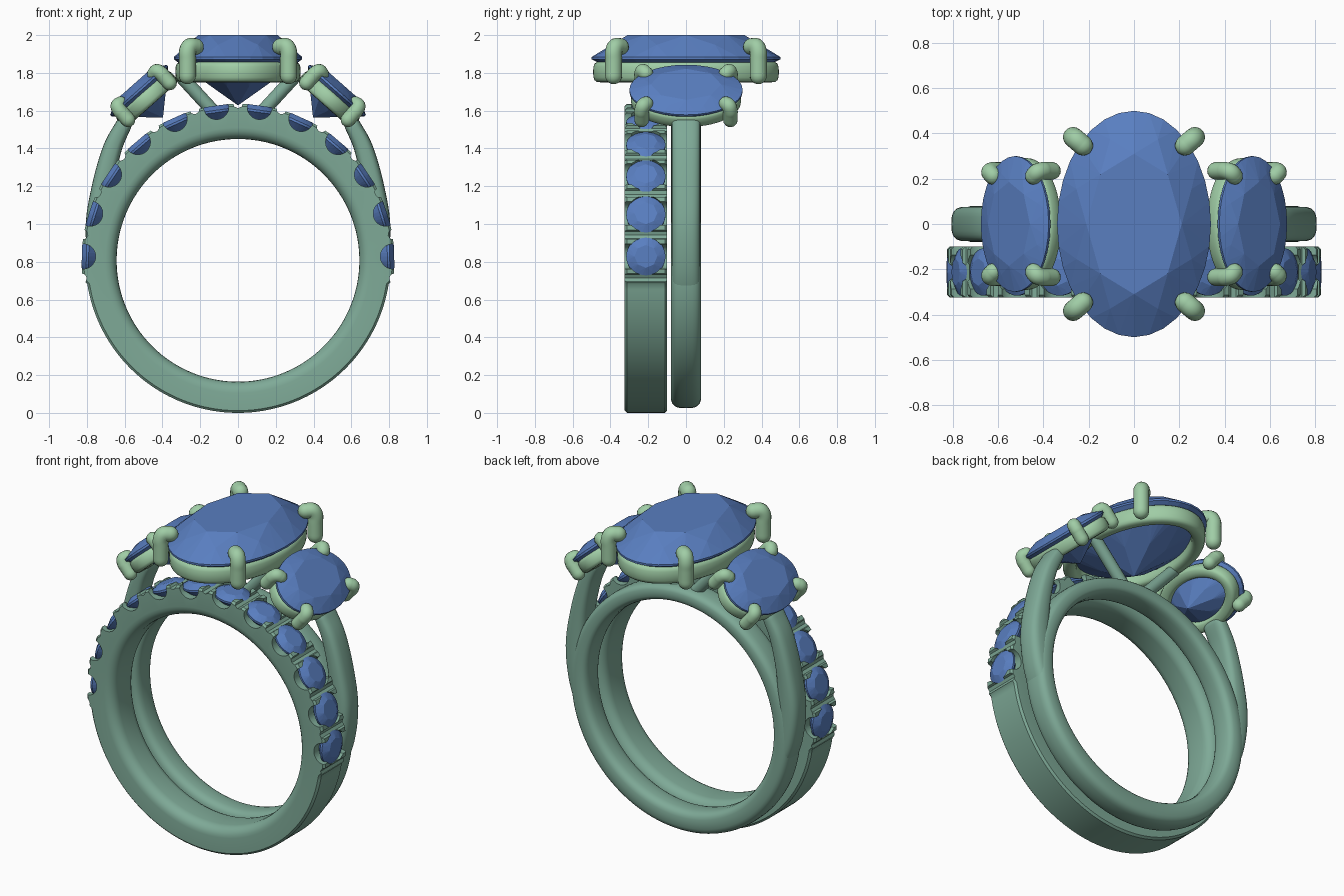
import bpy, bmesh
from math import sin, cos, pi, radians
from mathutils import Vector, Matrix

if "Cube" in bpy.data.objects:
    bpy.data.objects.remove(bpy.data.objects["Cube"])


def material(name, rgb):
    m = bpy.data.materials.new(name)
    m.diffuse_color = (*rgb, 1)
    m.use_nodes = True
    m.node_tree.nodes["Principled BSDF"].inputs["Base Color"].default_value = m.diffuse_color
    return m


BAND = material("band_metal", (0.21, 0.40, 0.31))
HEAD = material("head_metal", (0.35, 0.61, 0.38))
STONE = material("stone_blue", (0.10, 0.21, 0.53))
CZ, INNER = 0.8075, 0.6425            # finger hole centre height and radius


def finish(name, bm, mat, smooth=True):
    bmesh.ops.recalc_face_normals(bm, faces=bm.faces)
    me = bpy.data.meshes.new(name)
    bm.to_mesh(me)
    bm.free()
    if smooth:
        me.shade_smooth()
        me.set_sharp_from_angle(angle=radians(35))
    if mat:
        me.materials.append(mat)
    ob = bpy.data.objects.new(name, me)
    bpy.context.collection.objects.link(ob)
    return ob


def skin(bm, rings, closed):
    """Bridge rings of points; cap the ends unless the loop is closed."""
    vs = [[bm.verts.new(p) for p in r] for r in rings]
    n, k = len(vs), len(vs[0])
    for i in range(n if closed else n - 1):
        a, b = vs[i], vs[(i + 1) % n]
        for j in range(k):
            bm.faces.new((a[j], a[(j + 1) % k], b[(j + 1) % k], b[j]))
    if not closed:
        bm.faces.new(vs[0])
        bm.faces.new(vs[-1])


def oval(a, b, power, n):
    """Superellipse outline."""
    out = []
    for i in range(n):
        c, s = cos(2 * pi * i / n), sin(2 * pi * i / n)
        out.append((a * abs(c) ** (2 / power) * (1 if c >= 0 else -1),
                    b * abs(s) ** (2 / power) * (1 if s >= 0 else -1)))
    return out


def spline(pts, steps=6):
    pts = [Vector(p) for p in pts]
    ext = [2 * pts[0] - pts[1]] + pts + [2 * pts[-1] - pts[-2]]
    out = []
    for i in range(1, len(ext) - 2):
        p, q, r, s = ext[i - 1:i + 3]
        for k in range(steps):
            t = k / steps
            out.append(0.5 * (2 * q + (r - p) * t + (2 * p - 5 * q + 4 * r - s) * t * t
                              + (3 * q - p - 3 * r + s) * t ** 3))
    return out + [pts[-1]]


def sweep(bm, pts, side, width=None, power=2, n=16, mat=Matrix()):
    """Round-ended bar along points (x, y, z, half thickness)."""
    pts = spline(pts)
    side = Vector(side).normalized()
    pos = [p.xyz for p in pts]
    stations = []
    for i, p in enumerate(pts):
        t = (pos[min(i + 1, len(pos) - 1)] - pos[max(i - 1, 0)]).normalized()
        stations.append((pos[i], t, p.w, 1))
    p, t, w, _ = stations[0]
    q, u, v, _ = stations[-1]
    caps = [radians(d) for d in (20, 40, 60, 80)]
    stations = ([(p - t * w * sin(a), t, w, cos(a)) for a in reversed(caps)] + stations
                + [(q + u * v * sin(a), u, v, cos(a)) for a in caps])
    rings = []
    for p, t, w, f in stations:
        nrm = side.cross(t).normalized()
        rings.append([mat @ (p + nrm * x + side * y)
                      for x, y in oval(w * f, (width or w) * f, power, n)])
    skin(bm, rings, False)


def gem(name, a, b, crown, pavilion, mat, table=0.62):
    """Faceted brilliant cut, girdle on local z = 0."""
    bm = bmesh.new()

    def ring(n, r, z, off=0):
        for i in range(n):
            t = 2 * pi * (i + off) / n
            bm.verts.new((a * r * cos(t), b * r * sin(t), z))
    ring(8, table, crown)
    ring(8, 0.5 + table / 2, crown * 0.58, 0.5)
    ring(32, 1, 0.006)
    ring(32, 1, -0.006)
    ring(8, 0.45, -pavilion * 0.6, 0.5)
    bm.verts.new((0, 0, -pavilion))
    res = bmesh.ops.convex_hull(bm, input=bm.verts)
    junk = {g for g in res["geom_interior"] + res["geom_unused"] if isinstance(g, bmesh.types.BMVert)}
    bmesh.ops.delete(bm, geom=list(junk), context='VERTS')
    bmesh.ops.dissolve_limit(bm, angle_limit=radians(1), verts=bm.verts, edges=bm.edges)
    bm.transform(mat)
    return finish(name, bm, STONE, False)


def head(name, mat, a, b, crown, pavilion, rail, prong):
    """Stone with an oval rail and four claws; rail = (z, half width, half height)."""
    gem(name + "_stone", a, b, crown, pavilion, mat)
    z, hw, hh = rail
    bm = bmesh.new()
    rings = []
    for i in range(64):
        t = 2 * pi * i / 64
        c = Vector(((a - 0.008) * cos(t), (b - 0.008) * sin(t), z))
        nrm = Vector((cos(t) / a, sin(t) / b, 0)).normalized()
        rings.append([mat @ (c + nrm * (x - hw) + Vector((0, 0, y))) for x, y in oval(hw, hh, 3, 16)])
    skin(bm, rings, True)
    finish(name + "_rail", bm, HEAD)
    px, py, r, bottom, top, reach = prong
    bm = bmesh.new()
    for sx in (-1, 1):
        for sy in (-1, 1):
            d = Vector((sx * 0.76, sy * 0.65, 0))
            base = Vector((sx * px, sy * py, 0))
            path = [(base + d * o + Vector((0, 0, h))).to_tuple() + (r,) for o, h in
                    ((0, bottom + r), (0, (bottom + top) / 2), (0, top - r * 1.7),
                     (-reach * 0.3, top - r * 1.05), (-reach, top - r * 1.05))]
            sweep(bm, path, (-d.y, d.x, 0), mat=mat)
    finish(name + "_prongs", bm, HEAD)


# centre head and two tilted side heads
head("centre", Matrix.Translation((0, 0, 1.878)), 0.34, 0.5, 0.122, 0.25,
     (-0.073, 0.04, 0.055), (0.268, 0.383, 0.045, -0.138, 0.108, 0.055))
for s, side in ((-1, "left"), (1, "right")):
    m = Matrix.Translation((s * 0.523, 0, 1.706)) @ Matrix.Rotation(s * radians(41.5), 4, 'Y')
    head(side + "_side", m, 0.2, 0.3, 0.045, 0.19,
         (-0.06, 0.035, 0.042), (0.147, 0.235, 0.039, -0.115, 0.055, 0.035))

# main ring shank, slimmer toward the top
bm = bmesh.new()
rings = []
for i in range(128):
    t = 2 * pi * i / 128
    h = (0.1225 - 0.02 * sin(t)) / 2
    h = (0.783 - 0.02 * (1 + sin(t)) - INNER) / 2
    rings.append([((INNER + h + x) * cos(t), y, CZ + (INNER + h + x) * sin(t))
                  for x, y in oval(h, 0.08, 3, 24)])
skin(bm, rings, True)
finish("main_ring", bm, BAND)

# cathedral shoulders and V struts below the centre head
for s, side in ((-1, "left"), (1, "right")):
    bm = bmesh.new()
    sweep(bm, [(s * x, 0, z, w) for x, z, w in
               ((0.66, 0.56, 0.04), (0.715, 0.76, 0.065), (0.737, 0.98, 0.07), (0.715, 1.2, 0.058),
                (0.665, 1.4, 0.05), (0.603, 1.53, 0.042))], (0, 1, 0), 0.076, 3, 24)
    finish(side + "_shoulder", bm, BAND)
    bm = bmesh.new()
    sweep(bm, [(s * 0.07, 0, 1.53, 0.036), (s * 0.18, 0, 1.65, 0.036), (s * 0.295, 0, 1.775, 0.036)],
          (0, 1, 0))
    finish(side + "_strut", bm, BAND)

# stacking band: flat outside, rounded inside, raised over the stone section
YC, HW, STEP = -0.2125, 0.1125, 16.1
bm = bmesh.new()
rings = []
for i in range(180):
    d = 2 * i + 1
    t = radians(d)
    out = 0.828 if d < 188 or d > 352 else 0.8075
    half = [(out, HW - 0.012), (out - 0.012, HW)]
    half += [(INNER + 0.06 - 0.06 * sin(radians(a)), HW - 0.06 + 0.06 * cos(radians(a)))
             for a in (0, 18, 36, 54, 72, 90)]
    prof = half + [(r, -y) for r, y in reversed(half)]
    rings.append([(r * cos(t), YC + y, CZ + r * sin(t)) for r, y in prof])
skin(bm, rings, True)
band = finish("stone_band", bm, BAND)


def frame(deg):
    return Matrix.Translation((0, YC, CZ)) @ Matrix.Rotation(radians(deg), 4, 'Y')


gem_angles = [(k - 5.5) * STEP for k in range(12)]
gap_angles = [(k - 6) * STEP for k in range(13)]
ALONG_Y = Matrix.Rotation(pi / 2, 4, 'X')
cutters = []
for name, angles, z, r, depth, seg, turn in (
        ("scallop_cutter", gem_angles, 0.82, 0.066, 0.4, 32, ALONG_Y),
        ("seat_cutter", gem_angles, 0.845, 0.1, 0.12, 32, Matrix()),
        ("notch_cutter", gap_angles, 0.833, 0.027, 0.4, 8, ALONG_Y)):
    bm = bmesh.new()
    for d in angles:
        bmesh.ops.create_cone(bm, cap_ends=True, segments=seg, radius1=r, radius2=r, depth=depth,
                              matrix=frame(d) @ Matrix.Translation((0, 0, z)) @ turn)
    cut = finish(name, bm, None, False)
    cut.hide_render = True
    mod = band.modifiers.new(name, 'BOOLEAN')
    mod.operation, mod.solver, mod.object = 'DIFFERENCE', 'EXACT', cut
    cutters.append(cut)
bpy.context.view_layer.update()
result = bpy.data.meshes.new_from_object(band.evaluated_get(bpy.context.evaluated_depsgraph_get()))
band.modifiers.clear()
band.data = result
result.shade_smooth()
result.set_sharp_from_angle(angle=radians(35))
for c in cutters:
    bpy.data.objects.remove(c)

# row of round stones in the band
for k, d in enumerate(gem_angles):
    gem(f"band_stone_{k + 1}", 0.104, 0.104, 0.03, 0.095,
        frame(d) @ Matrix.Translation((0, 0, 0.797)), 0.58)
